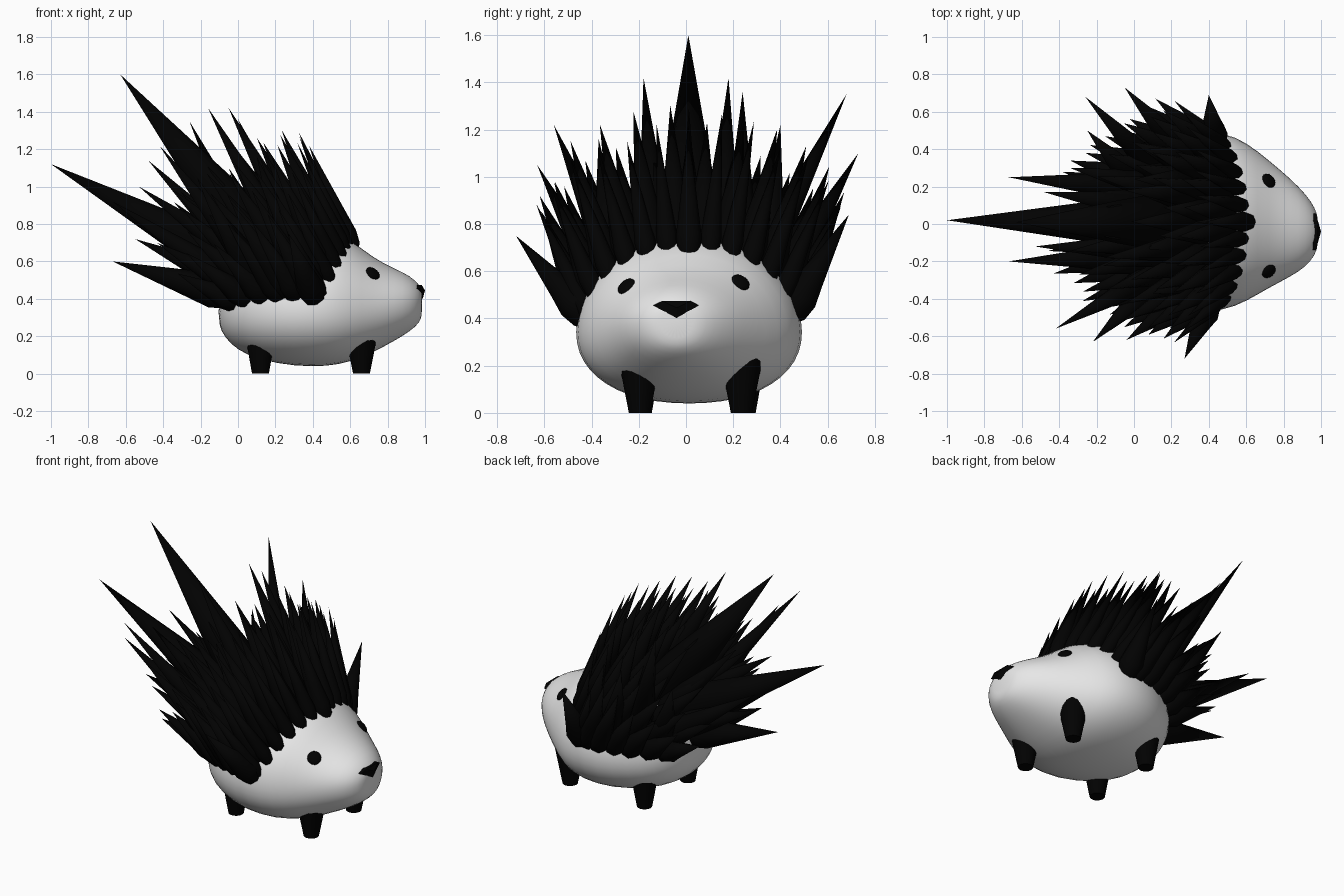
import bpy, bmesh, math, random
from mathutils import Vector

if "Cube" in bpy.data.objects:
    bpy.data.objects.remove(bpy.data.objects["Cube"])

random.seed(4)


def material(name, value):
    m = bpy.data.materials.new(name)
    m.diffuse_color = (value, value, value, 1)
    m.use_nodes = True
    m.node_tree.nodes["Principled BSDF"].inputs["Base Color"].default_value = m.diffuse_color
    return m


GREY = material("light grey", 0.8)
BLACK = material("black", 0.0005)


def finish(name, bm, mat, angle=60):
    bmesh.ops.recalc_face_normals(bm, faces=bm.faces)
    me = bpy.data.meshes.new(name)
    bm.to_mesh(me)
    bm.free()
    me.materials.append(mat)
    ob = bpy.data.objects.new(name, me)
    bpy.context.collection.objects.link(ob)
    bpy.context.view_layer.objects.active = ob
    ob.select_set(True)
    bpy.ops.object.shade_smooth_by_angle(angle=math.radians(angle))
    ob.select_set(False)
    return ob


# Body sections: x, centre y, half width, bottom z, widest z, top z
SECTIONS = [
    (-0.105, 0.01, 0.09, 0.26, 0.33, 0.40),
    (-0.07, 0.01, 0.22, 0.19, 0.34, 0.50),
    (0.0, 0.01, 0.32, 0.12, 0.34, 0.60),
    (0.12, 0.012, 0.415, 0.07, 0.34, 0.69),
    (0.30, 0.013, 0.490, 0.036, 0.34, 0.75),
    (0.48, 0.013, 0.482, 0.035, 0.34, 0.76),
    (0.60, 0.012, 0.43, 0.06, 0.34, 0.725),
    (0.72, 0.0, 0.345, 0.11, 0.35, 0.622),
    (0.84, -0.02, 0.262, 0.175, 0.37, 0.562),
    (0.92, -0.035, 0.195, 0.225, 0.38, 0.525),
    (0.97, -0.04, 0.125, 0.27, 0.385, 0.475),
    (0.985, -0.04, 0.07, 0.31, 0.385, 0.45),
]


def surface(x, deg):
    """Point on the body at x, turned by deg from the top towards +y."""
    x = min(max(x, SECTIONS[0][0]), SECTIONS[-1][0])
    for a, b in zip(SECTIONS, SECTIONS[1:]):
        if x <= b[0]:
            break
    f = (x - a[0]) / (b[0] - a[0])
    _, yc, hw, zb, zw, zt = [p + (q - p) * f for p, q in zip(a, b)]
    s, c = math.sin(math.radians(deg)), math.cos(math.radians(deg))
    if c < 0:    # slightly fuller belly
        s = math.copysign(abs(s) ** 0.9, s)
        c = -abs(c) ** 0.93
    return Vector((x, yc + hw * s, zw + c * ((zt - zw) if c > 0 else (zw - zb))))


# Body, lofted through the sections
bm = bmesh.new()
N = 24
rings = [[bm.verts.new(surface(s[0], 360 * k / N)) for k in range(N)] for s in SECTIONS]
for r0, r1 in zip(rings, rings[1:]):
    for k in range(N):
        bm.faces.new((r0[k], r0[(k + 1) % N], r1[(k + 1) % N], r1[k]))
bm.faces.new(rings[0])
bm.faces.new(rings[-1])
body = finish("body", bm, GREY, 80)
sub = body.modifiers.new("smooth", 'SUBSURF')
sub.levels = sub.render_levels = 1


# Spines: cones with a rounded root, sunk a little into the body
def spine(bm, base, tip, r):
    base = base + (Vector((base.x, 0.01, 0.34)) - base).normalized() * 0.025
    d = tip - base
    n = d.normalized()
    u = n.cross(Vector((0, 1, 0.01))).normalized()
    v = n.cross(u)
    prev = None
    for along, rad in ((-0.05, 0.45), (-0.02, 0.85), (0.05, 1.0), (0.3 * d.length, 0.76)):
        ring = []
        for k in range(8):
            a = math.tau * k / 8
            ring.append(bm.verts.new(base + n * along + (u * math.cos(a) + v * math.sin(a)) * r * rad))
        if prev:
            for k in range(8):
                bm.faces.new((prev[k], prev[(k + 1) % 8], ring[(k + 1) % 8], ring[k]))
        else:
            bm.faces.new(ring)
        prev = ring
    top = bm.verts.new(tip)
    for k in range(8):
        bm.faces.new((prev[k], prev[(k + 1) % 8], top))


# Coat: rows of spines leaning further back towards the tail
bm = bmesh.new()
ROWS = [(0.575, 13), (0.49, 12), (0.39, 12), (0.28, 11), (0.17, 10), (0.06, 9), (-0.03, 7)]
for i, (xr, count) in enumerate(ROWS):
    t = i / (len(ROWS) - 1)
    for k in range(count):
        q = 2 * k / (count - 1) - 1
        deg = 75 * q
        base = surface(xr - 0.14 * q * q * (1 - t), deg)
        d = Vector((-0.38 - 0.4 * t * t,
                    0.32 * math.sin(math.radians(deg)) * (1 - 0.5 * t),
                    0.85 - 0.38 * t * t - 0.1 * q * q))
        length = (0.6 if i == 0 else 0.62 - 0.08 * t) * random.uniform(0.82, 1.04)
        length *= 1 - 0.3 * t * q * q
        d.normalize()
        spine(bm, base, base + d * length, 0.045 if i == 0 else 0.068)
finish("spine_coat", bm, BLACK, 50)

# Long spines: root x, root angle, tip x, y, z
LONG = [
    (0.0, 0, -1.0, 0.02, 1.12), (0.14, 0, -0.63, 0.01, 1.6), (-0.085, 0, -0.67, 0.02, 0.6),
    (0.25, -18, -0.16, -0.18, 1.42), (0.33, 18, -0.05, 0.18, 1.42),
    (0.12, 45, -0.26, 0.68, 1.35), (0.25, 60, -0.05, 0.73, 1.1),
    (0.43, 75, 0.4, 0.69, 0.84), (0.40, -78, 0.27, -0.72, 0.75),
    (0.10, -50, -0.42, -0.56, 1.22), (0.10, -65, -0.22, -0.63, 1.05),
    (0.25, -72, -0.04, -0.62, 0.92), (-0.02, 45, -0.67, 0.25, 0.93),
    (-0.02, -45, -0.67, -0.2, 0.92), (0.0, 50, -0.25, 0.5, 0.95),
    (0.30, 28, 0.0, 0.24, 1.36), (0.05, -25, -0.53, -0.12, 1.0),
    (0.05, 15, -0.48, 0.17, 1.14), (-0.05, 20, -0.55, 0.05, 0.72),
    (0.30, -45, 0.1, -0.37, 1.16), (0.30, 45, 0.05, 0.4, 1.22),
]
RADII = [0.13, 0.15, 0.095]
bm = bmesh.new()
for j, (x, deg, *tip) in enumerate(LONG):
    spine(bm, surface(x, deg), Vector(tip), RADII[j] if j < 3 else 0.075)
# forelock spine above the face
spine(bm, surface(0.6, 0), Vector((0.38, 0.01, 1.22)), 0.055)
finish("long_spines", bm, BLACK, 50)

# Feet: tapered pegs
for name, x, ys, r in (("front_foot", 0.66, (-0.197, 0.235), 0.09),
                       ("rear_foot", 0.12, (-0.19, 0.25), 0.086)):
    for side, y in zip(("right", "left"), ys):
        bm = bmesh.new()
        bmesh.ops.create_cone(bm, cap_ends=True, segments=16, radius1=0.045, radius2=r, depth=0.23)
        bmesh.ops.translate(bm, verts=bm.verts, vec=(x, y, 0.115))
        finish(f"{name}_{side}", bm, BLACK, 40)

# Eyes: flattened beads lying on the head
for side, deg in (("right", -47), ("left", 42)):
    p = surface(0.72, deg)
    normal = (surface(0.72, deg + 4) - surface(0.72, deg - 4)).cross(
        surface(0.76, deg) - surface(0.68, deg)).normalized()
    if normal.z < 0:
        normal.negate()
    bm = bmesh.new()
    bmesh.ops.create_uvsphere(bm, u_segments=16, v_segments=8, radius=0.042)
    bmesh.ops.scale(bm, verts=bm.verts, vec=(1, 1, 0.45))
    bmesh.ops.rotate(bm, verts=bm.verts, matrix=normal.to_track_quat('Z', 'Y').to_matrix())
    bmesh.ops.translate(bm, verts=bm.verts, vec=p)
    finish(f"eye_{side}", bm, BLACK)

# Nose: a small wedge with a flat top edge and a point below
bm = bmesh.new()
outline = [(-0.14, 0.455), (-0.04, 0.402), (0.055, 0.455), (0.02, 0.474), (-0.1, 0.474)]
rim_x = [0.972, 0.988, 0.972, 0.982, 0.982]
back = [bm.verts.new((0.95, y, z)) for y, z in outline]
rim = [bm.verts.new((x, y, z)) for x, (y, z) in zip(rim_x, outline)]
peak = bm.verts.new((1.0, -0.04, 0.445))
bm.faces.new(back)
for k in range(5):
    m = (k + 1) % 5
    bm.faces.new((back[k], back[m], rim[m], rim[k]))
    bm.faces.new((rim[k], rim[m], peak))
finish("nose", bm, BLACK, 30)
